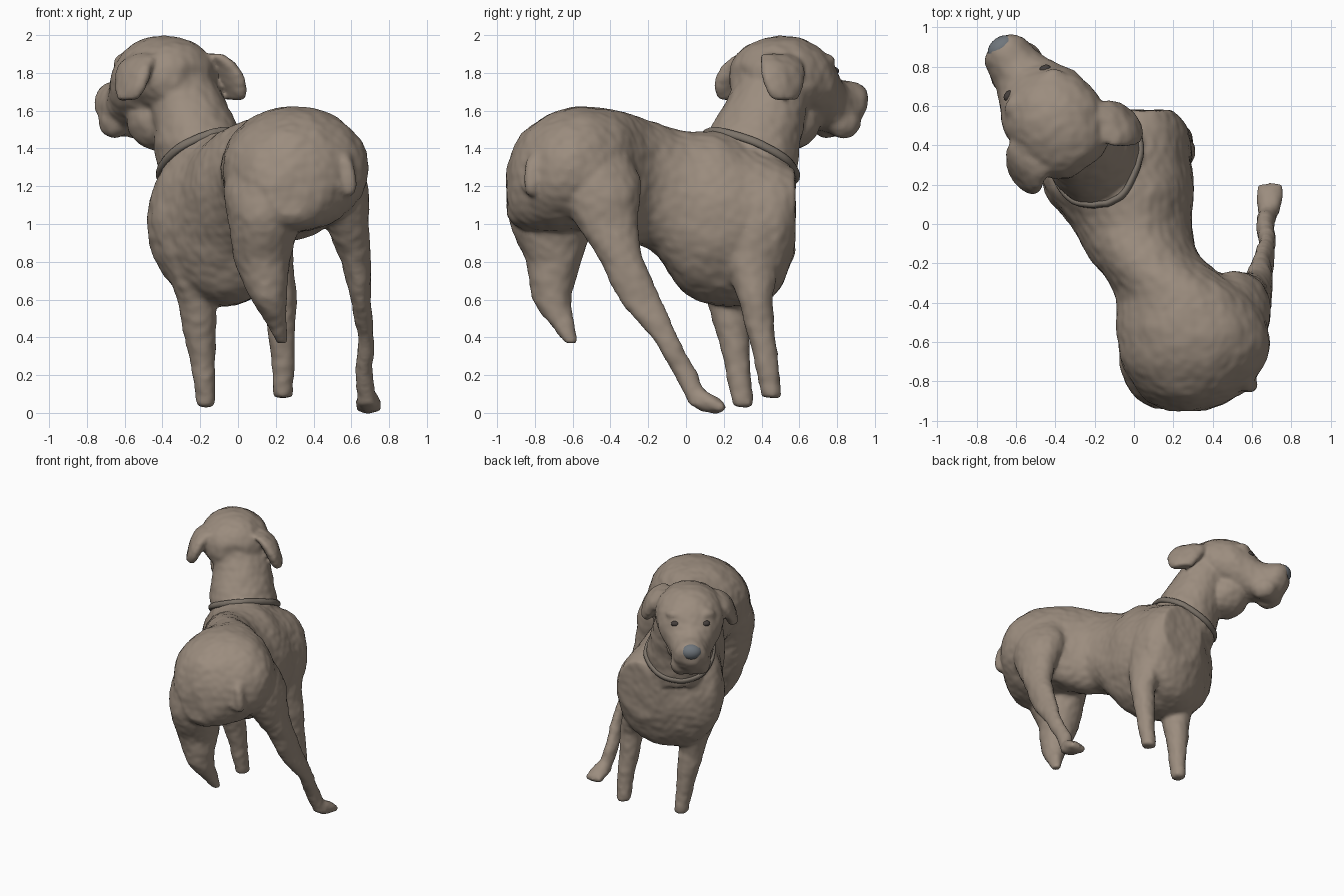
import bpy, bmesh, math
from mathutils import Vector, Matrix, noise
from mathutils.bvhtree import BVHTree

if "Cube" in bpy.data.objects:
    bpy.data.objects.remove(bpy.data.objects["Cube"])


def material(name, rgb):
    m = bpy.data.materials.new(name)
    m.diffuse_color = (*rgb, 1)
    m.use_nodes = True
    m.node_tree.nodes["Principled BSDF"].inputs["Base Color"].default_value = m.diffuse_color
    return m


FUR = material("fur", (0.33, 0.265, 0.21))
NOSE = material("nose", (0.16, 0.18, 0.2))
DARK = material("dark", (0.06, 0.05, 0.045))
STRAP = material("strap", (0.2, 0.17, 0.14))


def spline(p, steps=5):
    """Catmull-Rom through section tuples"""
    p = [Vector(q) for q in p]
    out = []
    for i in range(len(p) - 1):
        a, b, c, d = p[max(i - 1, 0)], p[i], p[i + 1], p[min(i + 2, len(p) - 1)]
        for k in range(steps):
            t = k / steps
            out.append(0.5 * (2 * b + (c - a) * t + (2 * a - 5 * b + 4 * c - d) * t * t
                              + (3 * b - a - 3 * c + d) * t ** 3))
    return out + [p[-1]]


def loft(bm, sections, axis, mat=Matrix(), n=28):
    """Closed tube; section = x, y, z, half sizes; axis 'y' = upright rings, 'z' = level rings"""
    rings = []
    for x, y, z, a, b in spline(sections):
        ring = []
        for i in range(n):
            t = 2 * math.pi * i / n
            u, v = a * math.cos(t), b * math.sin(t)
            off = Vector((u, 0, v)) if axis == 'y' else Vector((u, v, 0))
            ring.append(bm.verts.new(mat @ (Vector((x, y, z)) + off)))
        rings.append(ring)
    faces = [bm.faces.new(rings[0]), bm.faces.new(rings[-1][::-1])]
    for r, s in zip(rings, rings[1:]):
        for i in range(n):
            j = (i + 1) % n
            faces.append(bm.faces.new((r[i], s[i], s[j], r[j])))
    bmesh.ops.recalc_face_normals(bm, faces=faces)


def blob(bm, c, r, mat=Matrix()):
    bmesh.ops.create_uvsphere(bm, u_segments=24, v_segments=14, radius=1,
                              matrix=mat @ Matrix.Translation(c) @ Matrix.Diagonal((*r, 1)))


def finish(name, bm, mat):
    me = bpy.data.meshes.new(name)
    bm.to_mesh(me)
    bm.free()
    me.materials.append(mat)
    ob = bpy.data.objects.new(name, me)
    bpy.context.collection.objects.link(ob)
    me.polygons.foreach_set("use_smooth", [True] * len(me.polygons))
    return ob


HEAD = Matrix.Translation((-0.385, 0.5, 0)) @ Matrix.Rotation(math.radians(36), 4, 'Z')
bm = bmesh.new()

# torso, rump to chest
loft(bm, [(.27, -.945, 1.16, .1, .12), (.28, -.88, 1.22, .23, .24), (.3, -.72, 1.27, .36, .31),
          (.3, -.55, 1.295, .385, .325), (.24, -.35, 1.25, .34, .345), (.065, -.18, 1.2, .28, .34),
          (-.015, 0, 1.06, .31, .43), (-.075, .18, 1.03, .38, .46), (-.09, .33, 1.0, .375, .43),
          (-.01, .48, .99, .285, .35), (.02, .575, 1.07, .18, .22)], 'y')
# front legs with shoulders
loft(bm, [(-.17, .30, .035, .045, .05), (-.18, .28, .2, .058, .062), (-.2, .25, .4, .08, .08),
          (-.22, .22, .6, .1, .11), (-.27, .22, .8, .13, .17), (-.3, .24, 1.02, .165, .2),
          (-.275, .26, 1.2, .15, .17), (-.22, .28, 1.33, .1, .1)], 'z')
loft(bm, [(.24, .455, .08, .048, .05), (.24, .43, .25, .058, .06), (.23, .4, .4, .07, .07),
          (.22, .37, .6, .085, .09), (.18, .35, .8, .11, .14), (.145, .37, 1.0, .145, .18),
          (.1, .36, 1.18, .14, .16), (.03, .35, 1.33, .1, .1)], 'z')
# raised hind leg
loft(bm, [(.235, -.61, .37, .025, .03), (.21, -.65, .46, .05, .06), (.165, -.71, .6, .09, .1),
          (.13, -.7, .8, .145, .145), (.14, -.71, 1.0, .185, .22), (.17, -.67, 1.2, .24, .25),
          (.2, -.62, 1.4, .18, .2)], 'z')
# planted hind leg and paw
loft(bm, [(.69, .07, .04, .05, .05), (.67, 0, .2, .044, .06), (.675, -.115, .4, .04, .07),
          (.65, -.24, .6, .052, .11), (.625, -.335, .8, .077, .115), (.575, -.42, 1.0, .115, .16),
          (.51, -.46, 1.2, .175, .22), (.4, -.5, 1.4, .2, .2)], 'z')
loft(bm, [(.68, .02, .1, .035, .045), (.69, .1, .06, .06, .055), (.69, .17, .038, .067, .038),
          (.69, .2, .03, .05, .025)], 'y')
for k in (-1, 0, 1):
    blob(bm, (.69 + .044 * k, .175, .03), (.024, .035, .028))
# neck
loft(bm, [(-.14, .36, 1.15, .25, .21), (-.2, .35, 1.4, .24, .25), (-.225, .38, 1.52, .215, .24),
          (-.27, .43, 1.65, .205, .215), (-.34, .47, 1.8, .2, .19)], 'z')
# skull and muzzle
loft(bm, [(0, -.25, 1.76, .1, .1), (0, -.18, 1.78, .2, .17), (0, 0, 1.785, .25, .21),
          (0, .15, 1.755, .235, .215), (0, .25, 1.7, .185, .2), (0, .32, 1.64, .15, .16),
          (0, .41, 1.615, .13, .145), (0, .48, 1.64, .11, .11), (0, .525, 1.66, .065, .065)], 'y', HEAD)
blob(bm, (0, .05, 1.55), (.17, .17, .16), HEAD)
for s in (-1, 1):
    # ears (one swung further back), brows and lips
    k = -.05 * (s + 1)
    loft(bm, [(s * .17, -.05 + k, 1.9, .05, .1), (s * .24, -.06 + k, 1.84, .055, .13),
              (s * .285, -.085 + k, 1.75, .05, .13), (s * .315, -.1 + k, 1.66, .035, .08)], 'z', HEAD)
    blob(bm, (s * .1, .21, 1.86), (.08, .05, .04), HEAD)
    blob(bm, (s * .075, .36, 1.54), (.07, .1, .085), HEAD)
# tail stub, curled
loft(bm, [(.52, -.77, 1.4, .03, .03), (.57, -.81, 1.33, .035, .035), (.595, -.82, 1.2, .035, .035),
          (.58, -.81, 1.15, .025, .03)], 'z')
loft(bm, [(.5, -.84, 1.28, .025, .025), (.52, -.85, 1.21, .03, .03), (.56, -.82, 1.16, .03, .03)], 'z')
body = finish("dog_body", bm, FUR)

# fuse the parts into one skin
rm = body.modifiers.new("fuse", 'REMESH')
rm.mode, rm.voxel_size, rm.use_smooth_shade = 'VOXEL', 0.015, True
sm = body.modifiers.new("relax", 'SMOOTH')
sm.factor, sm.iterations = 0.5, 8
bpy.context.view_layer.objects.active = body
body.select_set(True)
for name in ("fuse", "relax"):
    bpy.ops.object.modifier_apply(modifier=name)
# lumpy sculpted surface
normals = [v.normal.copy() for v in body.data.vertices]
for v, nrm in zip(body.data.vertices, normals):
    v.co += nrm * (0.003 + 0.006 * noise.noise(v.co * 9) + 0.004 * noise.noise(v.co * 22))

# collar laid on the skin around the neck
bm = bmesh.new()
bm.from_mesh(body.data)
tree = BVHTree.FromBMesh(bm)
bm.free()
mid = Vector((-.21, .33, 1.35))
slope, side = Vector((-.15, .24, -.17)), Vector((.205, .143, .02))
centres = []
for i in range(64):
    t = 2 * math.pi * i / 64
    d = slope * math.cos(t) + side * math.sin(t)
    hit = tree.ray_cast(mid, d.normalized())
    dist = min(hit[3] if hit[0] else d.length, 0.36)
    centres.append(mid + d.normalized() * (dist + .004))
axis = slope.cross(side).normalized()
bm = bmesh.new()
rings = []
for c in centres:
    out = (c - mid).normalized()
    rings.append([bm.verts.new(c + out * .016 * math.cos(a * math.pi / 5) + axis * .022 * math.sin(a * math.pi / 5))
                  for a in range(10)])
for i in range(64):
    r, s = rings[i], rings[(i + 1) % 64]
    for a in range(10):
        b = (a + 1) % 10
        bm.faces.new((r[a], s[a], s[b], r[b]))
bmesh.ops.recalc_face_normals(bm, faces=bm.faces)
finish("collar", bm, STRAP)

# nose pad and eyes
bm = bmesh.new()
blob(bm, (0, .485, 1.685), (.08, .06, .06), HEAD)
finish("nose", bm, NOSE)
bm = bmesh.new()
for s in (-1, 1):
    blob(bm, (s * .11, .268, 1.81), (.034, .026, .022), HEAD)
finish("eyes", bm, DARK)
